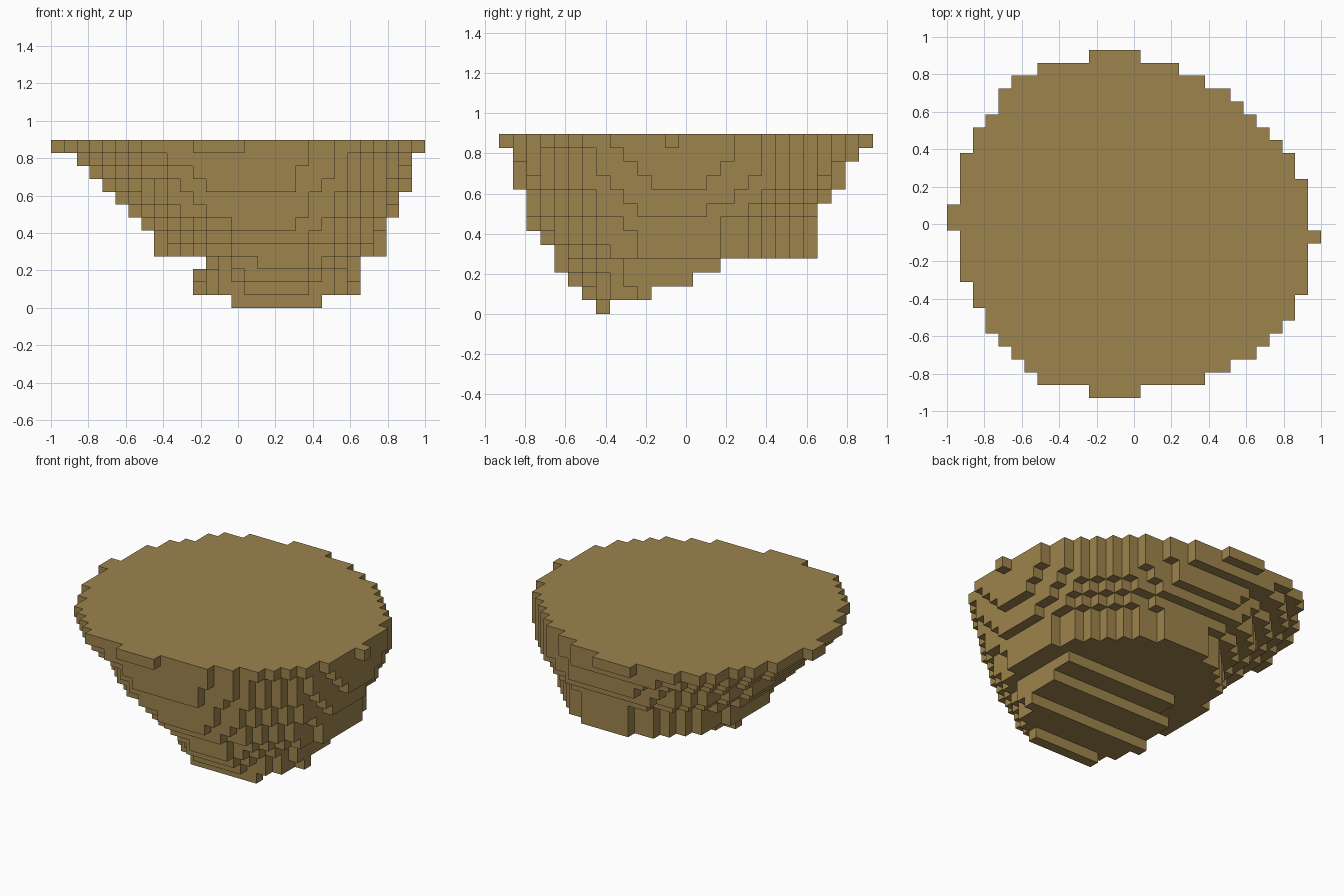
import bpy, bmesh, math

cube = bpy.data.objects.get("Cube")
if cube:
    bpy.data.objects.remove(cube, do_unlink=True)

NX, NY = 29, 27
S = 2.0 / NX                     # edge of one block

mat = bpy.data.materials.new("earth_brown")
mat.use_nodes = True
COLOR = (0.34, 0.23, 0.073, 1)
mat.diffuse_color = COLOR
mat.node_tree.nodes["Principled BSDF"].inputs["Base Color"].default_value = COLOR

# Top slab: first and last column of each row, front to back
RIM_LEFT = [11, 7, 6, 5, 4, 3, 3, 2, 2, 1, 1, 1, 1, 0, 0, 1, 1, 1, 1, 2, 2, 3, 4, 4, 5, 7, 11]
RIM_RIGHT = [15, 20, 22, 24, 25, 26, 27, 27, 28, 28, 28, 28, 29, 28,
             28, 28, 28, 27, 27, 26, 25, 24, 23, 22, 20, 18, 15]

# Tapering bowl, top down: level, columns, rows, centre column, padding in x and y
BOWL = [
    (11, 2, 28, 1, 26, 14.2, 0.3, 0.6),
    (10, 3, 28, 1, 25, 14.7, 0.0, 0.3),
    (9, 4, 28, 1, 25, 15.2, -0.3, 0.0),
    (8, 5, 27, 2, 24, 15.5, 0.2, 0.6),
    (7, 6, 27, 2, 23, 15.8, -0.1, 0.3),
    (6, 7, 26, 2, 23, 16.5, 0.0, -0.2),
    (5, 8, 26, 3, 23, 17.0, 0.0, 0.1),
    (4, 8, 26, 4, 23, 17.0, 0.1, 0.2),
]

# Stepped foot: level, left column, front row, back row
FOOT = [(1, 11, 6, 11), (2, 11, 5, 14), (3, 12, 4, 16)]


def oval(level, c0, c1, r0, r1, cx, cy, pad, ry):
    """Blocks of one level inside a lopsided oval, clipped to a rectangle."""
    cells = set()
    for i in range(c0, c1):
        dx = i + .5 - cx
        rx = (c1 - cx if dx > 0 else cx - c0) + pad
        cells |= {(i, j, level) for j in range(r0, r1)
                  if (dx / rx) ** 2 + ((j + .5 - cy) / ry) ** 2 <= 1}
    return cells


rim = {(i, j, 12) for j in range(NY) for i in range(RIM_LEFT[j], RIM_RIGHT[j])}

# Each bowl level stays under the one above it
bowl, above = set(), rim
for k, c0, c1, r0, r1, cx, px, py in BOWL:
    above = {c for c in oval(k, c0, c1, r0, r1, cx, (r0 + r1) / 2, px, (r1 - r0) / 2 + py)
             if (c[0], c[1], k + 1) in above}
    bowl |= above

foot = {(i, 7, 0) for i in range(14, 21)}
for k, c0, r0, r1 in FOOT:
    foot |= oval(k, c0, 24, r0, r1, 17.5, 13.5, 0.3, 13.5 - r0)

solid = rim | bowl | foot


def build(name, cells):
    """Skin the exposed sides of the blocks and merge flat areas."""
    bm = bmesh.new()
    verts = {}

    def vert(p):
        if p not in verts:
            verts[p] = bm.verts.new(((p[0] - NX / 2) * S, (p[1] - NY / 2) * S, p[2] * S))
        return verts[p]

    for cell in sorted(cells):
        for axis in range(3):
            u, v = (axis + 1) % 3, (axis + 2) % 3
            for side in (0, 1):
                near = list(cell)
                near[axis] += 2 * side - 1
                if tuple(near) in solid:
                    continue
                ring = []
                for du, dv in ((0, 0), (1, 0), (1, 1), (0, 1)):
                    p = list(cell)
                    p[axis] += side
                    p[u] += du
                    p[v] += dv
                    ring.append(vert(tuple(p)))
                bm.faces.new(ring if side else ring[::-1])
    bmesh.ops.dissolve_limit(bm, angle_limit=math.radians(1),
                             verts=bm.verts[:], edges=bm.edges[:])
    mesh = bpy.data.meshes.new(name)
    bm.to_mesh(mesh)
    bm.free()
    mesh.materials.append(mat)
    bpy.context.collection.objects.link(bpy.data.objects.new(name, mesh))


build("top_slab", rim)
build("tapering_bowl", bowl)
build("stepped_foot", foot)
